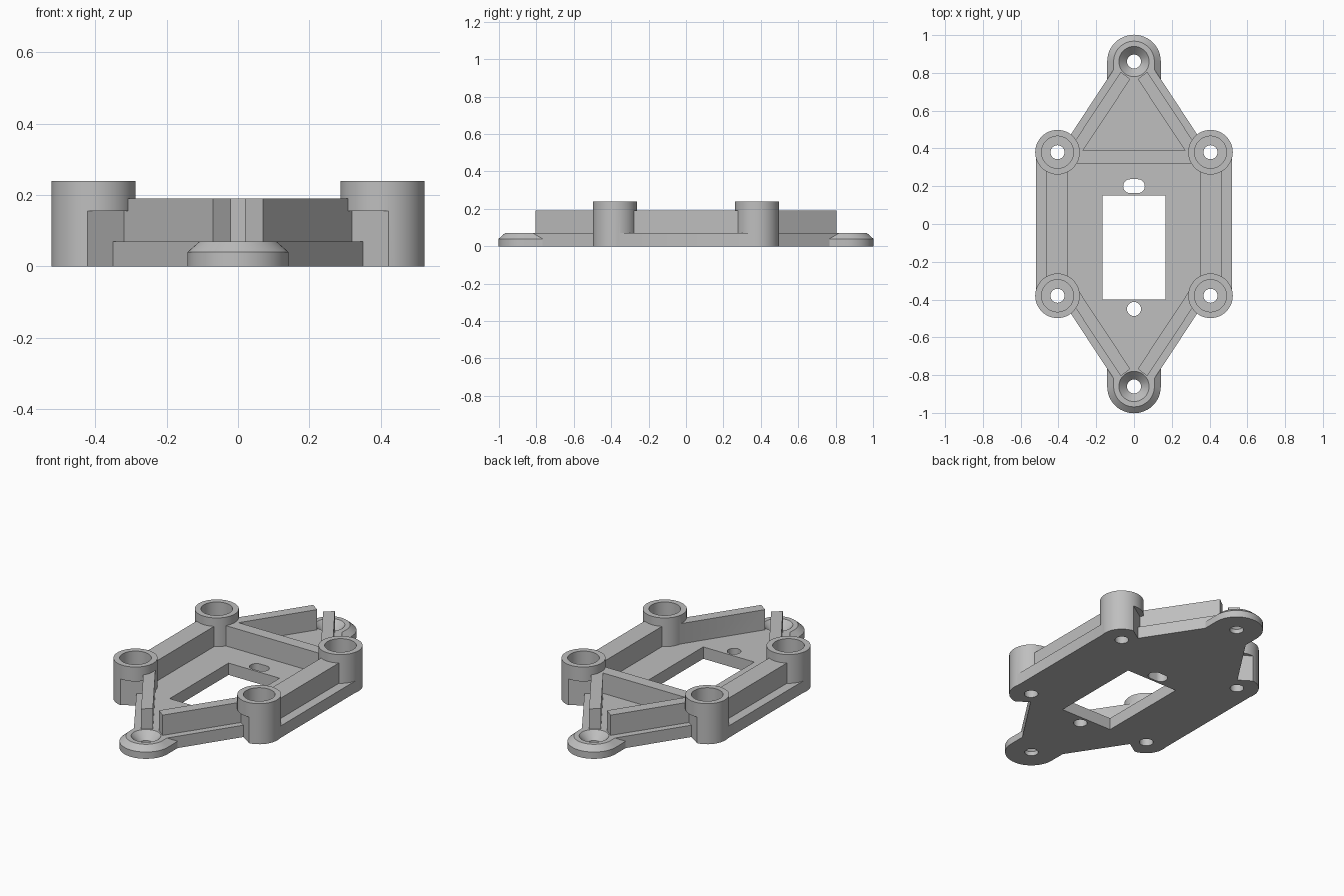
import bpy, bmesh, math
from mathutils import Vector

old = bpy.data.objects.get("Cube")
if old:
    bpy.data.objects.remove(old, do_unlink=True)

grey = bpy.data.materials.new("plain_grey")
grey.use_nodes = True
colour = (0.52, 0.52, 0.52, 1)
grey.diffuse_color = colour
grey.node_tree.nodes["Principled BSDF"].inputs["Base Color"].default_value = colour


def circle(x, y, r, n=48):
    return [(x + r * math.cos(math.tau * i / n), y + r * math.sin(math.tau * i / n)) for i in range(n)]


def capsule(a, b, r, n=24):
    """Outline of a rounded slot running from a to b."""
    start = math.atan2(b[1] - a[1], b[0] - a[0]) - math.pi / 2
    pts = []
    for c, turn in ((b, 0), (a, math.pi)):
        for i in range(n + 1):
            t = start + turn + math.pi * i / n
            pts.append((c[0] + r * math.cos(t), c[1] + r * math.sin(t)))
    return pts


def loft(name, rings):
    """Closed solid through a stack of (outline, height) rings."""
    bm = bmesh.new()
    loops = [[bm.verts.new((x, y, z)) for x, y in pts] for pts, z in rings]
    for lo, hi in zip(loops, loops[1:]):
        for i in range(len(lo)):
            j = (i + 1) % len(lo)
            bm.faces.new((lo[i], lo[j], hi[j], hi[i]))
    bm.faces.new(loops[0])
    bm.faces.new(loops[-1])
    bmesh.ops.recalc_face_normals(bm, faces=bm.faces)
    mesh = bpy.data.meshes.new(name)
    bm.to_mesh(mesh)
    bm.free()
    mesh.materials.append(grey)
    obj = bpy.data.objects.new(name, mesh)
    bpy.context.scene.collection.objects.link(obj)
    return obj


def prism(name, pts, z0, z1):
    return loft(name, [(pts, z0), (pts, z1)])


def combine(target, tool, operation):
    """Apply a boolean and discard the tool."""
    mod = target.modifiers.new("join", "BOOLEAN")
    mod.operation = operation
    mod.solver = "EXACT"
    mod.object = tool
    bpy.context.view_layer.objects.active = target
    bpy.ops.object.modifier_apply(modifier=mod.name)
    bpy.data.objects.remove(tool, do_unlink=True)


PX, PY, TY = 0.405, 0.38, 0.86
PLATE, RIB, POST = 0.07, 0.19, 0.24
corners = [(sx, sy) for sx in (-1, 1) for sy in (-1, 1)]

# Base plate
quarter = [(0.52, PY), (0.396, PY), (0.14, 0.77), (0.08, TY)]
half = [(x, -y) for x, y in reversed(quarter)] + quarter
body = prism("bracket_body", half + [(-x, -y) for x, y in half], 0, PLATE)

# Chamfered end tabs
for s in (-1, 1):
    a, b = (0, 0.76 * s), (0, TY * s)
    combine(body, loft("end_tab", [(capsule(a, b, 0.142), 0), (capsule(a, b, 0.142), 0.04),
                                   (capsule(a, b, 0.108), PLATE)]), "UNION")

# Corner posts, each with a square relief beside the sloping rib
along, out = Vector((-0.55, 0.835)), Vector((0.835, 0.55))
wall = Vector((0.35, 0.45))
inner, outer = wall - 0.036 * out, wall + 0.2 * out
relief = [inner, outer, outer + 0.2 * along, inner + 0.2 * along]
for sx, sy in corners:
    post = prism("corner_post", circle(PX * sx, PY * sy, 0.118), 0, POST)
    cut = prism("post_relief", [(p.x * sx, p.y * sy) for p in relief], -0.1, 0.155)
    combine(post, cut, "DIFFERENCE")
    combine(body, post, "UNION")

# Sloping ribs
for sx, sy in corners:
    pts = [(0.02, 0.767), (0.07, 0.805), (0.352, 0.38), (0.302, 0.34)]
    combine(body, prism("sloping_rib", [(x * sx, y * sy) for x, y in pts], 0.03, RIB), "UNION")


def box(name, x0, x1, y0, y1, z0, z1):
    return prism(name, [(x0, y0), (x1, y0), (x1, y1), (x0, y1)], z0, z1)


# Side ribs and rear cross rib
for x in (-0.4075, 0.4075):
    combine(body, box("side_rib", x - 0.0575, x + 0.0575, -0.33, 0.33, 0.03, RIB), "UNION")
combine(body, box("cross_rib", -0.34, 0.34, 0.32, 0.39, 0.03, RIB), "UNION")

# Stepped bores in the posts
HOLE = 0.037
for sx, sy in corners:
    x, y = PX * sx, PY * sy
    wide, narrow = circle(x, y, 0.085), circle(x, y, HOLE)
    combine(body, loft("post_bore", [(narrow, -0.1), (narrow, 0.06), (wide, 0.06), (wide, 0.4)]), "DIFFERENCE")

# Countersunk screw holes in the tabs
for s in (-1, 1):
    y = TY * s
    rings = [(circle(0, y, HOLE), -0.1), (circle(0, y, HOLE), 0.025),
             (circle(0, y, 0.08), PLATE), (circle(0, y, 0.08), 0.4)]
    combine(body, loft("countersink", rings), "DIFFERENCE")

# Window, slot and round hole in the plate
combine(body, box("window", -0.167, 0.167, -0.4, 0.15, -0.1, 0.4), "DIFFERENCE")
combine(body, prism("slot", capsule((-0.02, 0.2), (0.02, 0.2), HOLE), -0.1, 0.4), "DIFFERENCE")
combine(body, prism("round_hole", circle(0, -0.45, HOLE), -0.1, 0.4), "DIFFERENCE")

for o in bpy.context.selected_objects:
    o.select_set(False)
body.select_set(True)
bpy.context.view_layer.objects.active = body
bpy.ops.object.shade_smooth_by_angle(angle=math.radians(30))
